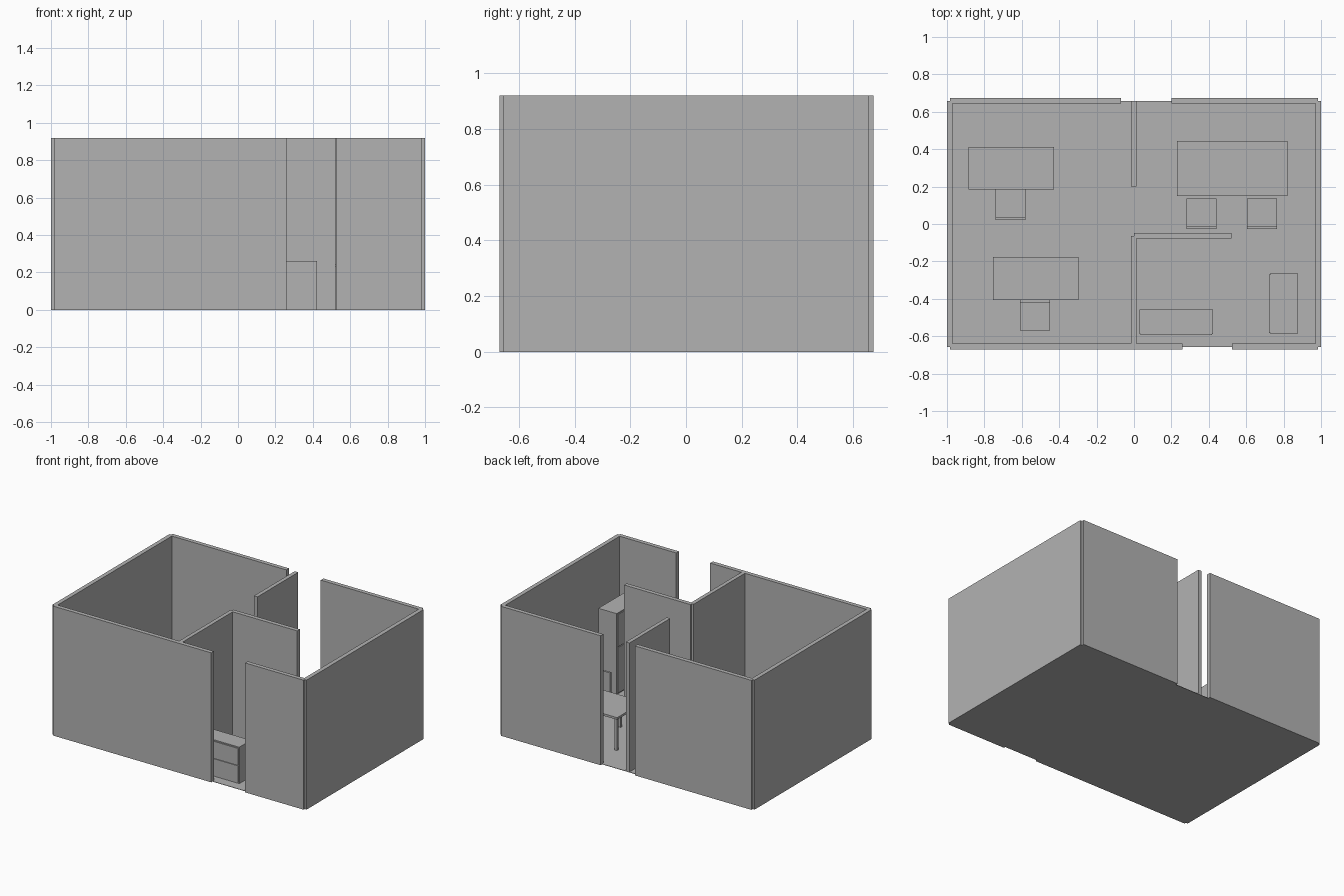
import bpy

if "Cube" in bpy.data.objects:
    bpy.data.objects.remove(bpy.data.objects["Cube"])

grey = bpy.data.materials.new("plain grey")
grey.diffuse_color = (0.45, 0.45, 0.45, 1)
grey.use_nodes = True
grey.node_tree.nodes["Principled BSDF"].inputs["Base Color"].default_value = grey.diffuse_color


def boxes(name, parts):
    """One object made of axis-aligned boxes: (x0, x1, y0, y1, z0, z1)."""
    verts, faces = [], []
    for x0, x1, y0, y1, z0, z1 in parts:
        n = len(verts)
        verts += [(x, y, z) for z in (z0, z1)
                  for x, y in ((x0, y0), (x1, y0), (x1, y1), (x0, y1))]
        faces += [(n + 3, n + 2, n + 1, n), (n + 4, n + 5, n + 6, n + 7)]
        faces += [(n + i, n + (i + 1) % 4, n + 4 + (i + 1) % 4, n + 4 + i) for i in range(4)]
    mesh = bpy.data.meshes.new(name)
    mesh.from_pydata(verts, [], faces)
    mesh.materials.append(grey)
    obj = bpy.data.objects.new(name, mesh)
    bpy.context.collection.objects.link(obj)
    return obj


def legs(x0, x1, y0, y1, top, w, inset):
    """Four square posts just inside a rectangle."""
    xs = (x0 + inset, x1 - inset - w)
    ys = (y0 + inset, y1 - inset - w)
    return [(x, x + w, y, y + w, 0.003, top) for x in xs for y in ys]


def table(name, x0, x1, y0, y1):
    boxes(name + "_top", [(x0, x1, y0, y1, 0.228, 0.243)])
    boxes(name + "_legs", legs(x0, x1, y0, y1, 0.228, 0.02, 0.008))


def chair(name, x0, y0, back_at_rear=False):
    x1, y1 = x0 + 0.16, y0 + 0.165
    boxes(name + "_seat", [(x0, x1, y0, y1, 0.135, 0.15)])
    boxes(name + "_legs", legs(x0, x1, y0, y1, 0.135, 0.016, 0.004))
    b = y1 - 0.015 if back_at_rear else y0
    boxes(name + "_back", [(x0, x1, b, b + 0.015, 0.15, 0.285)])


# Floor and walls
H = 0.92
boxes("floor", [(-0.985, 0.985, -0.657, 0.657, 0, 0.003)])
boxes("left_wall", [(-1, -0.97, -0.657, 0.657, 0, H)])
boxes("right_wall", [(0.97, 1, -0.657, 0.657, 0, H)])
boxes("front_wall", [(-0.985, 0.258, -0.67, -0.64, 0, H),
                     (0.525, 0.985, -0.67, -0.64, 0, H)])
boxes("back_wall", [(-0.985, -0.07, 0.643, 0.673, 0, H),
                    (0.2, 0.985, 0.643, 0.673, 0, H)])
boxes("rear_divider", [(-0.015, 0.013, 0.2, 0.657, 0, H)])
boxes("front_divider", [(-0.015, 0.013, -0.657, -0.063, 0, H)])
boxes("hall_wall", [(0, 0.52, -0.078, -0.048, 0, H)])

# Desks, table and chairs
table("rear_desk", -0.885, -0.427, 0.185, 0.413)
table("front_desk", -0.755, -0.298, -0.405, -0.176)
table("meeting_table", 0.23, 0.82, 0.15, 0.445)
chair("rear_desk_chair", -0.74, 0.022)
chair("front_desk_chair", -0.61, -0.57, True)
chair("table_chair_left", 0.28, -0.028)
chair("table_chair_right", 0.605, -0.028)

# Low sideboard with two drawer fronts
boxes("sideboard", [(0.03, 0.422, -0.588, -0.458, 0, 0.262)])
boxes("sideboard_fronts", [(0.036, 0.416, -0.594, -0.588, z, z + 0.118)
                           for z in (0.012, 0.136)])

# Tall cabinet with doors facing the room
boxes("tall_cabinet", [(0.729, 0.873, -0.588, -0.263, 0, 0.578)])
boxes("cabinet_doors", [(0.723, 0.729, -0.582, -0.269, z0, z1)
                        for z0, z1 in ((0.012, 0.335), (0.341, 0.57))])
